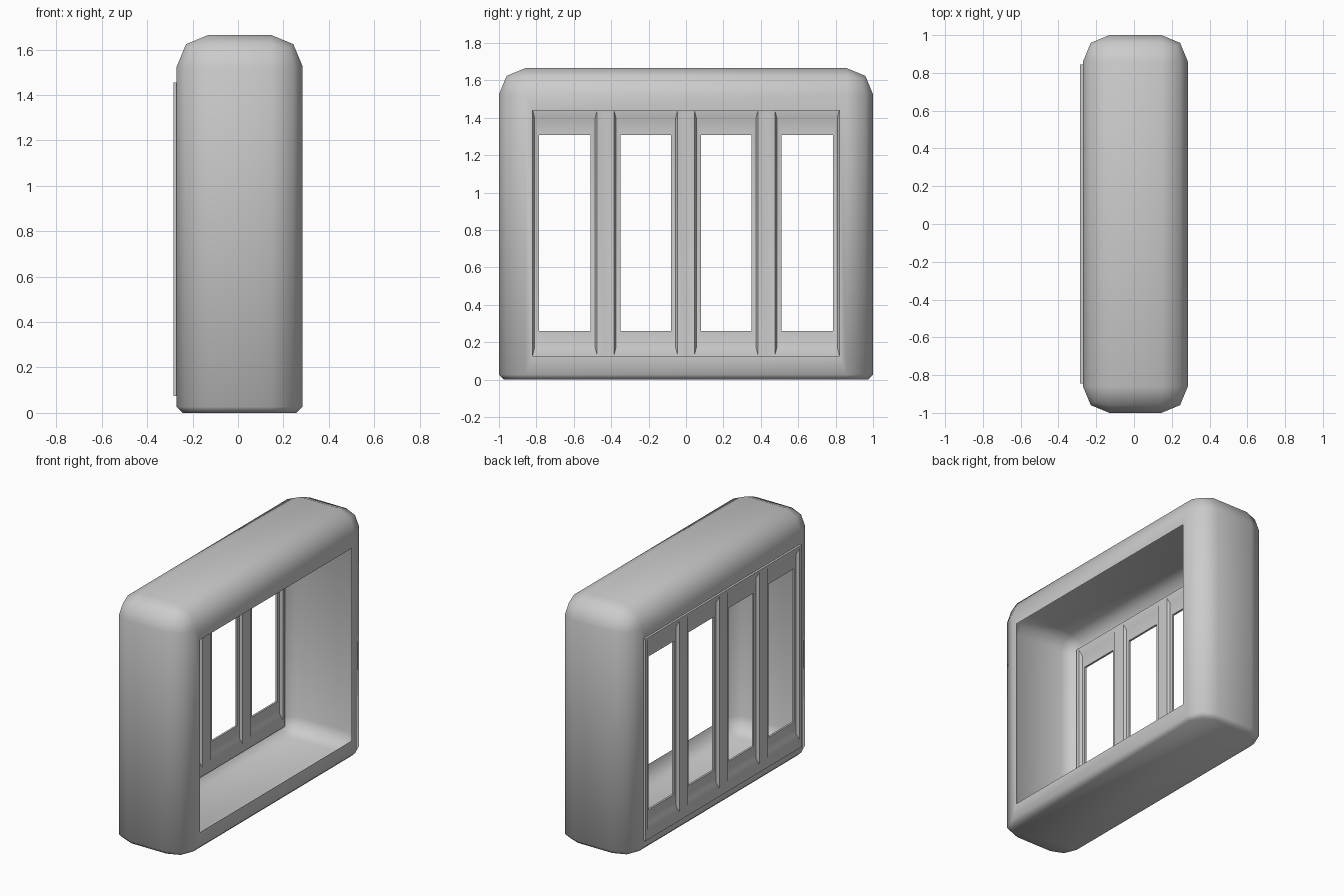
import bpy, bmesh

if "Cube" in bpy.data.objects:
    bpy.data.objects.remove(bpy.data.objects["Cube"])

Y_OPEN, Z_LOW, Z_HIGH = 0.82, 0.125, 1.44
X_BACK, X_FRONT = -0.27, 0.285


def rounded_box(bm, lo, hi, radius, bottom):
    """Box with two-segment rounding; bottom edges get their own chamfer if given."""
    new = bmesh.ops.create_cube(bm, size=1)["verts"]
    for v in new:
        v.co = [lo[i] if v.co[i] < 0 else hi[i] for i in range(3)]
    edges = {e for v in new for e in v.link_edges}
    low = lambda e: all(abs(v.co.z - lo[2]) < 1e-4 for v in e.verts)
    if bottom:
        edges = {e for e in edges if not low(e)}
    bmesh.ops.bevel(bm, geom=list(edges), offset=radius, segments=2,
                    profile=0.5, affect='EDGES')
    if bottom:
        rim = [e for e in bm.edges if low(e)]
        bmesh.ops.bevel(bm, geom=rim, offset=bottom, segments=1, affect='EDGES')


def end_faces(bm):
    bm.normal_update()
    return [max((f for f in bm.faces if f.normal.x * s > 0.99),
                key=lambda f: f.calc_area()) for s in (-1, 1)]


def snap_to_opening(f):
    mid = f.calc_center_median()
    for v in f.verts:
        v.co.y = Y_OPEN if v.co.y > mid.y else -Y_OPEN
        v.co.z = Z_HIGH if v.co.z > mid.z else Z_LOW


def finish(bm, name, angle):
    bmesh.ops.remove_doubles(bm, verts=bm.verts, dist=1e-4)
    bmesh.ops.recalc_face_normals(bm, faces=bm.faces)
    me = bpy.data.meshes.new(name)
    bm.to_mesh(me)
    bm.free()
    ob = bpy.data.objects.new(name, me)
    bpy.context.collection.objects.link(ob)
    bpy.ops.object.select_all(action='DESELECT')
    bpy.context.view_layer.objects.active = ob
    ob.select_set(True)
    bpy.ops.object.shade_smooth_by_angle(angle=angle)
    return ob


# Hollow inner shell: bulges slightly between the two openings
inner = bmesh.new()
R = 0.10
rounded_box(inner, (X_BACK, -Y_OPEN - R, Z_LOW - R),
            (X_FRONT, Y_OPEN + R, Z_HIGH + R), R, 0)
for f in end_faces(inner):
    snap_to_opening(f)
    inner.faces.remove(f)
inner_mesh = bpy.data.meshes.new("inner_shell")
inner.to_mesh(inner_mesh)
inner.free()

# Rounded outer housing with a rectangular opening in each broad side
body = bmesh.new()
rounded_box(body, (X_BACK, -1, 0), (X_FRONT, 1, 1.665), 0.14, 0.027)
for f in end_faces(body):
    bmesh.ops.inset_individual(body, faces=[f], thickness=0.02)
    snap_to_opening(f)
    body.faces.remove(f)
body.from_mesh(inner_mesh)
bpy.data.meshes.remove(inner_mesh)
finish(body, "housing", 1.0)


# Window grille: four recessed cells sharing bars
def rect(y0, y1, z0, z1, k=1):
    cy, cz, h, w = (y0 + y1) / 2, (z0 + z1) / 2, (z1 - z0) / 2 * k, (y1 - y0) / 2 * k
    return [(cy - w, cz - h), (cy + w, cz - h), (cy + w, cz + h), (cy - w, cz + h)]


def loft(bm, rings):
    loops = [[bm.verts.new((x, y, z)) for y, z in r] for x, r in rings]
    for a, b in zip(loops, loops[1:]):
        for i in range(4):
            j = (i + 1) % 4
            bm.faces.new((a[i], a[j], b[j], b[i]))


grille = bmesh.new()
XF, XB = -0.285, -0.235
tiles = [-0.845, -0.43, 0, 0.43, 0.845]
slots = [(-0.82, -0.475), (-0.385, -0.045), (0.045, 0.385), (0.475, 0.82)]
for i, (a, b) in enumerate(slots):
    tile = rect(tiles[i], tiles[i + 1], 0.075, 1.455)
    s = lambda k: rect(a, b, 0.13, 1.44, k)
    loft(grille, [(XB, tile), (XB, s(1)), (-0.252, s(0.94)), (-0.252, s(0.8)),
                  (-0.266, s(0.8)), (-0.266, s(0.94)), (XF, s(1)), (XF, tile)])
# outer edge of the grille, split where the bars meet it
for p, q in zip(tiles, tiles[1:]):
    for z in (0.075, 1.455):
        grille.faces.new([grille.verts.new(c) for c in
                          ((XF, p, z), (XF, q, z), (XB, q, z), (XB, p, z))])
for y in (-0.845, 0.845):
    grille.faces.new([grille.verts.new(c) for c in
                      ((XF, y, 0.075), (XF, y, 1.455), (XB, y, 1.455), (XB, y, 0.075))])
finish(grille, "window_grille", 0.5)
